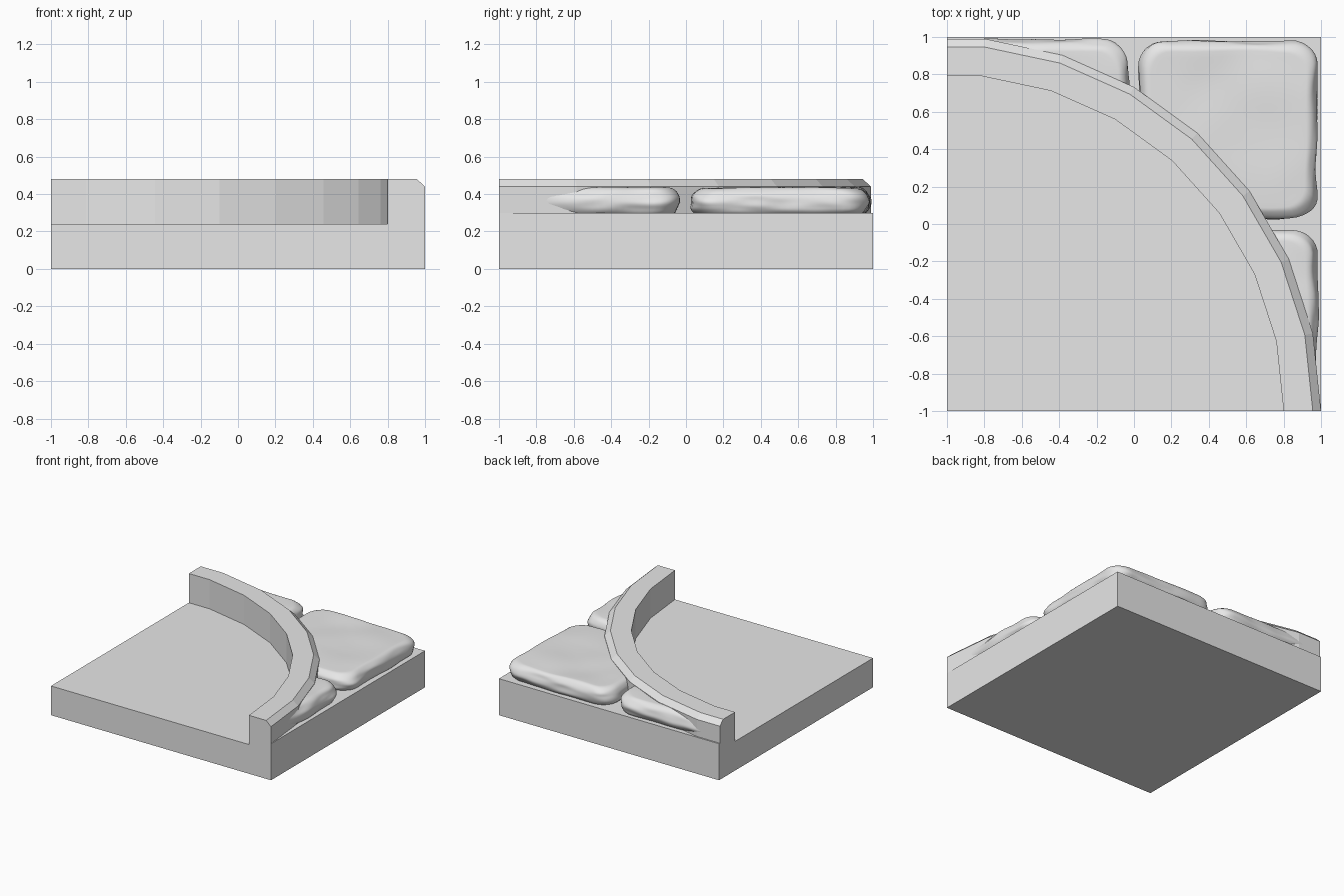
import bpy, bmesh, math
from mathutils import Vector, noise

old = bpy.data.objects.get("Cube")
if old:
    bpy.data.objects.remove(old, do_unlink=True)

stone_grey = bpy.data.materials.new("stone grey")
stone_grey.use_nodes = True
GREY = (0.8, 0.8, 0.8, 1)
stone_grey.diffuse_color = GREY
stone_grey.node_tree.nodes["Principled BSDF"].inputs["Base Color"].default_value = GREY


def finish(bm, name):
    bmesh.ops.recalc_face_normals(bm, faces=bm.faces)
    mesh = bpy.data.meshes.new(name)
    bm.to_mesh(mesh)
    bm.free()
    mesh.materials.append(stone_grey)
    obj = bpy.data.objects.new(name, mesh)
    bpy.context.collection.objects.link(obj)
    return obj


# Road slab with a chamfered kerb swept around the front left corner
FLOOR, LEDGE, TOP = 0.24, 0.30, 0.48
PROFILE = [(1.8, FLOOR), (1.8, TOP), (1.956, TOP), (2.0, 0.44), (2.0, LEDGE)]
STEP = math.radians(12)


def build_slab():
    bm = bmesh.new()
    rings = []
    for k in range(8):
        a = k * STEP
        rings.append([bm.verts.new((r * math.cos(a) - 1, r * math.sin(a) - 1, z))
                      for r, z in PROFILE])
    # the last facet is cut half way, at the slab edge
    rings.append([bm.verts.new((-1, r * math.cos(STEP / 2) - 1, z)) for r, z in PROFILE])
    for a, b in zip(rings, rings[1:]):
        for i in range(len(PROFILE) - 1):
            bm.faces.new((a[i], a[i + 1], b[i + 1], b[i]))
    low = [bm.verts.new((x, y, 0)) for x, y in ((-1, -1), (1, -1), (1, 1), (-1, 1))]
    floor_corner = bm.verts.new((-1, -1, FLOOR))
    right_corner = bm.verts.new((1, 1, LEDGE))
    left_corner = bm.verts.new((-1, 1, LEDGE))
    start, end = rings[0], rings[-1]
    bm.faces.new([floor_corner] + [r[0] for r in rings])
    bm.faces.new([r[-1] for r in rings] + [left_corner, right_corner])
    bm.faces.new([low[0], low[1]] + start[::-1] + [floor_corner])
    bm.faces.new([low[0], floor_corner] + end + [left_corner, low[3]])
    bm.faces.new([low[1], low[2], right_corner, start[-1]])
    bm.faces.new([low[2], low[3], left_corner, right_corner])
    bm.faces.new(low)
    finish(bm, "road_slab_with_kerb")


# Worn paving stones, trimmed where they vanish inside the kerb
HALF, HEIGHT, CORNER, ROUND = 0.475, 0.075, 0.13, 0.06


def build_stone(name, cx, cy):
    bm = bmesh.new()
    bmesh.ops.create_cube(bm, size=2)
    bmesh.ops.subdivide_edges(bm, edges=bm.edges[:], cuts=27, use_grid_fill=True)
    for v in bm.verts:
        p = v.co.to_2d() * HALF
        # round the corners in plan
        limit = HALF - CORNER
        core = Vector([max(-limit, min(limit, c)) for c in p])
        d = p - core
        if d.length > 0:
            p = core + d * (max(abs(d.x), abs(d.y)) / d.length)
        # round the rim
        t = math.sin(v.co.z * math.pi / 2)
        p *= 1 - ROUND / HALF * (1 - math.sqrt(max(0, 1 - t * t)))
        co = Vector((p.x + cx, p.y + cy, 0.36 + HEIGHT * t))
        # uneven wear
        wave = noise.noise_vector(co * 4) * 0.014
        ripple = noise.noise_vector(Vector((co.x * 5, co.y * 5, co.z * 22))) * 0.012
        side = 1 - abs(t) ** 4
        co += Vector((wave.x + ripple.x * side, wave.y + ripple.y * side, wave.z * 0.6))
        co.x, co.y = min(co.x, 0.995), min(co.y, 0.995)
        v.co = co
    centre = Vector((-1, -1))
    hidden = [f for f in bm.faces
              if (f.calc_center_median().to_2d() - centre).length < 1.88]
    bmesh.ops.delete(bm, geom=hidden, context='FACES')
    obj = finish(bm, name)
    obj.data.shade_smooth()


build_slab()
build_stone("corner_paving_stone", 0.505, 0.505)
build_stone("back_paving_stone", -0.505, 0.505)
build_stone("side_paving_stone", 0.505, -0.505)
